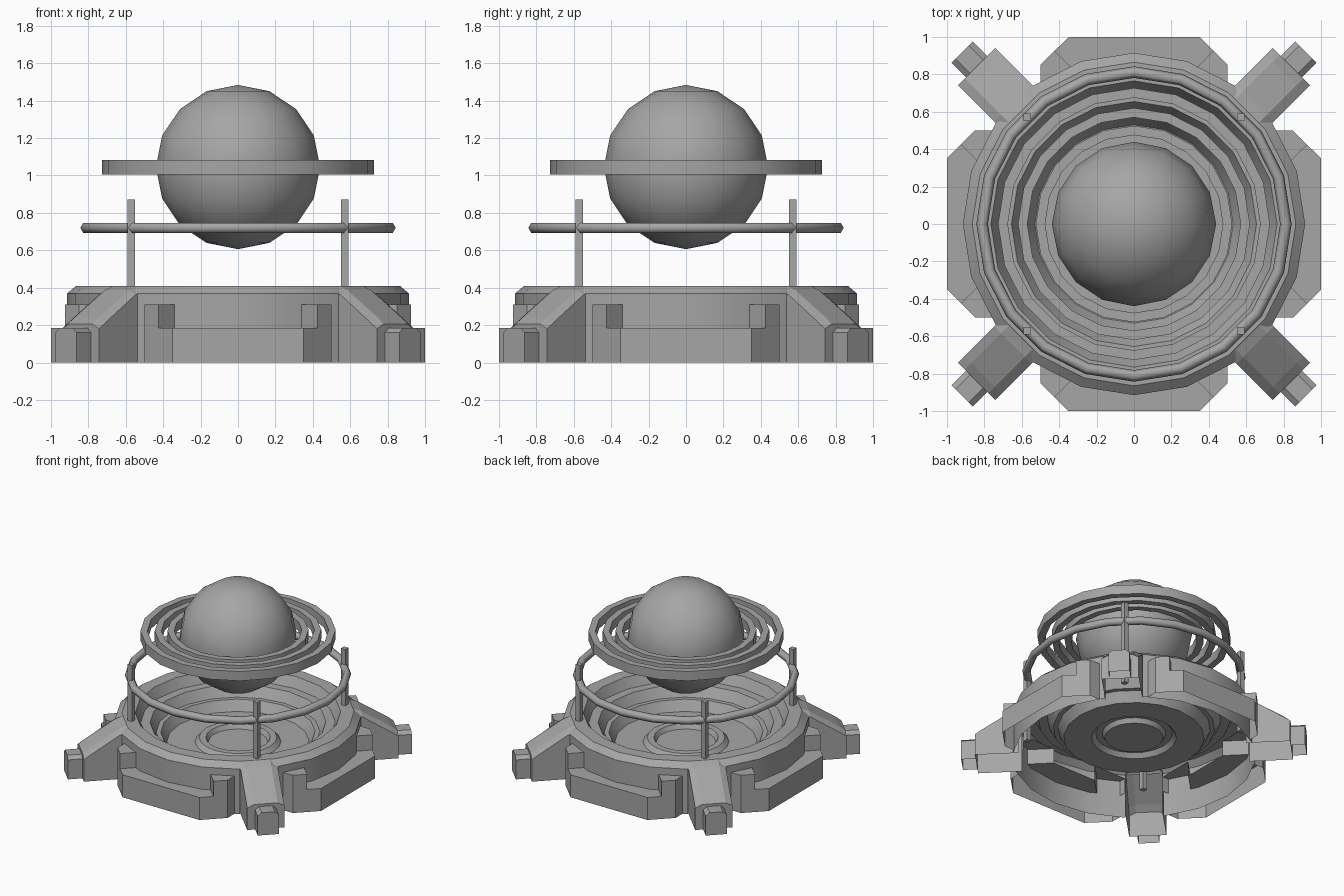
import bpy, bmesh
from math import sin, cos, pi, radians
from mathutils import Matrix

if "Cube" in bpy.data.objects:
    bpy.data.objects.remove(bpy.data.objects["Cube"])

metal = bpy.data.materials.new("grey_metal")
metal.use_nodes = True
GREY = (0.38, 0.38, 0.38, 1)
metal.diffuse_color = GREY
metal.node_tree.nodes["Principled BSDF"].inputs["Base Color"].default_value = GREY
SIDES = 20


def finish(name, bm, smooth=30, turn=0):
    bmesh.ops.recalc_face_normals(bm, faces=bm.faces)
    bm.transform(Matrix.Rotation(turn, 4, 'Z'))
    mesh = bpy.data.meshes.new(name)
    bm.to_mesh(mesh)
    bm.free()
    mesh.materials.append(metal)
    ob = bpy.data.objects.new(name, mesh)
    bpy.context.collection.objects.link(ob)
    if smooth:
        bpy.ops.object.select_all(action='DESELECT')
        ob.select_set(True)
        bpy.context.view_layer.objects.active = ob
        bpy.ops.object.shade_smooth_by_angle(angle=radians(smooth))


def lathe(name, profile, closed=True, smooth=30):
    """Turn an (r, z) profile about the z axis."""
    bm = bmesh.new()
    vs = [bm.verts.new((r, 0, z)) for r, z in profile]
    n = len(vs)
    es = [bm.edges.new((vs[i], vs[(i + 1) % n])) for i in range(n if closed else n - 1)]
    bmesh.ops.spin(bm, geom=vs + es, axis=(0, 0, 1), cent=(0, 0, 0),
                   angle=2 * pi, steps=SIDES, use_duplicate=False)
    bmesh.ops.remove_doubles(bm, verts=bm.verts, dist=0.0005)
    finish(name, bm, smooth)


def fence(bm, path, z0, z1):
    """Upright sheet along an (x, y) path."""
    low = [bm.verts.new((x, y, z0)) for x, y in path]
    high = [bm.verts.new((x, y, z1)) for x, y in path]
    for i in range(len(path) - 1):
        bm.faces.new((low[i], low[i + 1], high[i + 1], high[i]))


def lid(bm, outline, z):
    bm.faces.new([bm.verts.new((x, y, z)) for x, y in outline])


def channel(bm, sections):
    """Skin matching sections along x, open below and at the inner end."""
    rows = [[bm.verts.new(p) for p in s] for s in sections]
    for a, b in zip(rows, rows[1:]):
        for i in range(len(a) - 1):
            bm.faces.new((a[i], a[i + 1], b[i + 1], b[i]))
    bm.faces.new(rows[-1])


def arch(x, half, shoulder, top_half, top):
    pts = [(half, 0), (half, shoulder), (top_half, top)]
    return [(x, y, z) for y, z in pts] + [(x, -y, z) for y, z in reversed(pts)]


# Floating globe
bm = bmesh.new()
bmesh.ops.create_uvsphere(bm, u_segments=16, v_segments=8, radius=0.439,
                          matrix=Matrix.Translation((0, 0, 1.045)))
finish("globe", bm)

# Flat rings about the globe
for name, r0, r1 in (("inner_ring", 0.475, 0.525), ("middle_ring", 0.57, 0.62),
                     ("outer_ring", 0.675, 0.727)):
    lathe(name, [(r0, 1.006), (r1, 1.006), (r1, 1.083), (r0, 1.083)])

# Terraced bowl and its bevelled rim
lathe("bowl", [
    (0, 0.17), (0.22, 0.17), (0.24, 0.205), (0.29, 0.205), (0.32, 0.17), (0.53, 0.17),
    (0.575, 0.25), (0.61, 0.25), (0.655, 0.33), (0.725, 0.33), (0.765, 0.41),
    (0.865, 0.41), (0.915, 0.368)], closed=False)

# Handrail with square posts
lathe("handrail", [(0.812 + 0.031 * cos(k * pi / 3), 0.72 + 0.031 * sin(k * pi / 3))
                   for k in range(6)], smooth=65)

s = 0.02
square = [(0.57 - s, 0.57 - s), (0.57 + s, 0.57 - s), (0.57 + s, 0.57 + s), (0.57 - s, 0.57 + s)]
for k, side in enumerate(("back_left", "back_right", "front_right", "front_left")):
    quarter = k * pi / 2
    bm = bmesh.new()
    fence(bm, square + square[:1], 0.18, 0.872)
    lid(bm, square, 0.872)
    lid(bm, square, 0.18)
    bmesh.ops.remove_doubles(bm, verts=bm.verts, dist=0.0005)
    finish(side + "_rail_post", bm, 0, quarter)

    # Sloping hollow leg with a stepped foot
    bm = bmesh.new()
    channel(bm, [arch(0.86, 0.14, 0.372, 0.09, 0.409), arch(0.915, 0.14, 0.362, 0.09, 0.387),
                 arch(1.14, 0.14, 0.215, 0.09, 0.245), arch(1.19, 0.14, 0.18, 0.09, 0.205)])
    channel(bm, [arch(1.19, 0.08, 0.16, 0.05, 0.185), arch(1.3, 0.08, 0.16, 0.05, 0.185)])
    finish(side + "_leg", bm, 0, quarter + pi / 4)

for k, side in enumerate(("left", "back", "right", "front")):
    # Curved drum wall between two legs
    bm = bmesh.new()
    fence(bm, [(0.915 * cos(a), 0.915 * sin(a))
               for a in (radians(18 * i) for i in range(-2, 3))], 0, 0.368)
    finish(side + "_drum", bm, 30, k * pi / 2)

    # Low hollow wall with two raised end blocks, running in under the bowl
    bm = bmesh.new()
    half = [(0.76, 0.5), (0.85, 0.5), (0.925, 0.425), (1, 0.35)]
    fence(bm, half + [(x, -y) for x, y in reversed(half)], 0, 0.185)
    step = [(0.7, 0.2), (0.925, 0.425), (1, 0.35)]
    lid(bm, step + [(x, -y) for x, y in reversed(step)], 0.185)
    for m in (1, -1):
        block = [(0.7, 0.2 * m), (0.925, 0.425 * m), (0.85, 0.5 * m), (0.7, 0.5 * m)]
        fence(bm, block, 0.185, 0.31)
        lid(bm, block, 0.31)
    bmesh.ops.remove_doubles(bm, verts=bm.verts, dist=0.0005)
    finish(side + "_wall", bm, 0, k * pi / 2)
